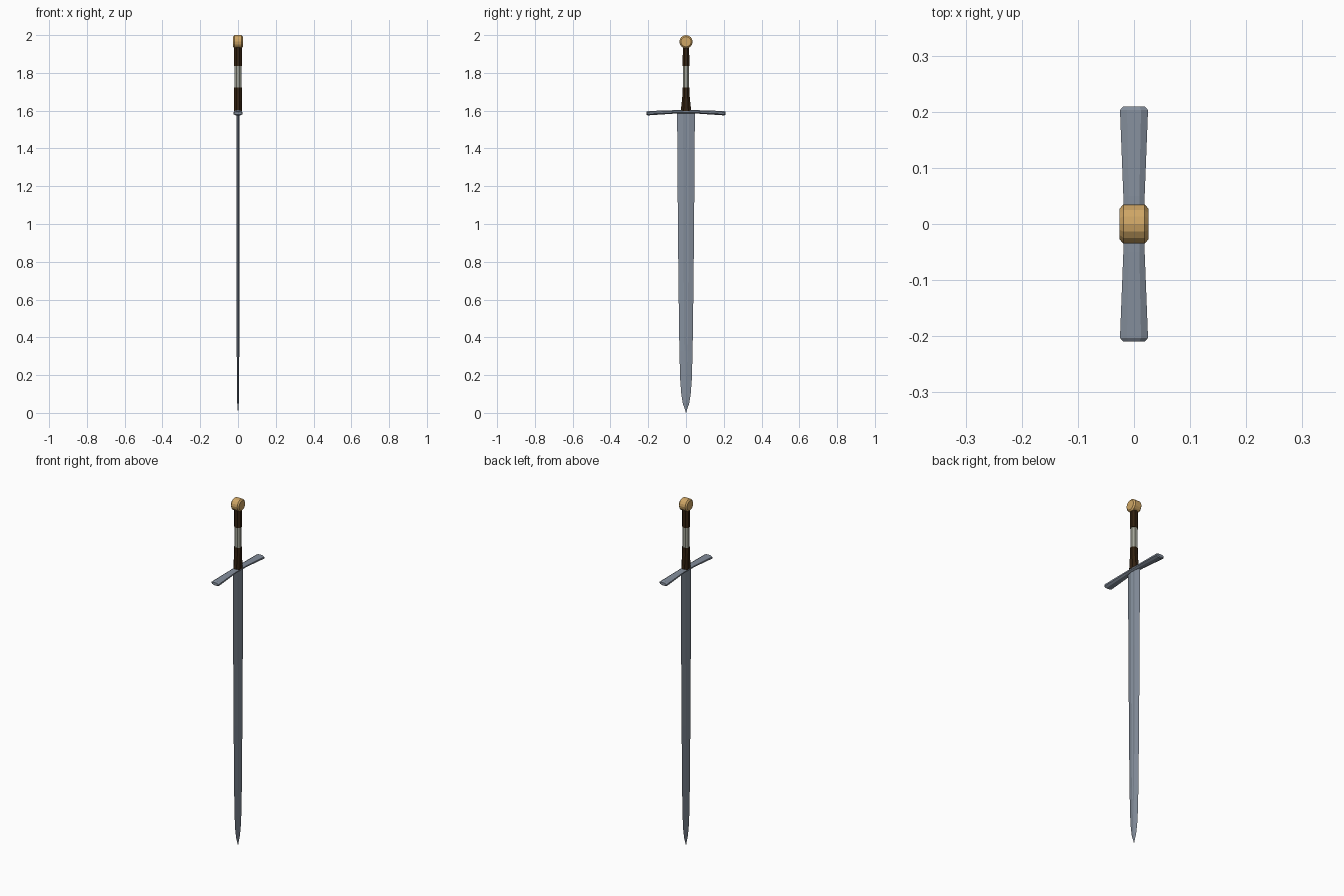
import bpy, bmesh, math

if "Cube" in bpy.data.objects:
    bpy.data.objects.remove(bpy.data.objects["Cube"])


def material(name, rgb):
    m = bpy.data.materials.new(name)
    m.diffuse_color = (*rgb, 1)
    m.use_nodes = True
    m.node_tree.nodes["Principled BSDF"].inputs["Base Color"].default_value = m.diffuse_color
    return m


steel = material("blue_grey_steel", (0.235, 0.275, 0.335))
leather = material("dark_brown_leather", (0.032, 0.015, 0.005))
wire = material("pale_silver_wire", (0.36, 0.37, 0.31))
gold = material("gold", (0.62, 0.38, 0.13))


def loft(name, rings, mats):
    """Skin closed rings of equal point count and cap both ends."""
    bm = bmesh.new()
    loops = [[bm.verts.new(p) for p in r] for r in rings]
    for a, b in zip(loops, loops[1:]):
        n = len(a)
        for i in range(n):
            bm.faces.new((a[i], a[(i + 1) % n], b[(i + 1) % n], b[i]))
    bm.faces.new(loops[0])
    bm.faces.new(loops[-1])
    bmesh.ops.remove_doubles(bm, verts=bm.verts, dist=1e-5)
    bmesh.ops.recalc_face_normals(bm, faces=bm.faces)
    me = bpy.data.meshes.new(name)
    bm.to_mesh(me)
    bm.free()
    ob = bpy.data.objects.new(name, me)
    bpy.context.collection.objects.link(ob)
    for m in mats:
        me.materials.append(m)
    return ob


# Blade: bevelled edges and a shallow central fuller that fades near the tip
def blade_ring(z, w, t, f, dip):
    s = [(0, w), (t, f), (t - dip, 0), (t, -f)]
    return [(x, y, z) for x, y in s] + [(-x, -y, z) for x, y in s]


stations = [(0.01, 0.003, 0.0012, 0.0008, 0), (0.05, 0.017, 0.004, 0.001, 0),
            (0.10, 0.025, 0.0052, 0.002, 0), (0.18, 0.031, 0.006, 0.003, 0),
            (0.33, 0.035, 0.0068, 0.009, 0.0015), (0.70, 0.040, 0.0075, 0.012, 0.0025),
            (1.15, 0.044, 0.008, 0.014, 0.0025), (1.59, 0.047, 0.0085, 0.015, 0.0025)]
tip = [(0, 0.0006 * math.cos(i * math.pi / 4), 0.0) for i in range(8)]
tip = [(0.0003 * math.sin(i * math.pi / 4), p[1], 0.0) for i, p in enumerate(tip)]
loft("blade", [tip] + [blade_ring(*s) for s in stations], [steel])


# Crossguard: chamfered bar, flared and drooping towards both ends
def guard_ring(y, hx, z0, z1):
    c = (z1 - z0) * 0.3
    k = hx * 0.5
    return [(hx, y, z0 + c), (hx, y, z1 - c), (k, y, z1), (-k, y, z1),
            (-hx, y, z1 - c), (-hx, y, z0 + c), (-k, y, z0), (k, y, z0)]


half = [(0.05, 0.019, 1.585, 1.603), (0.203, 0.025, 1.575, 1.598),
        (0.209, 0.020, 1.579, 1.594)]
guard = [guard_ring(-y, *r) for y, *r in reversed(half)]
guard += [guard_ring(y, *r) for y, *r in half]
loft("crossguard", guard, [steel])


# Grip: octagonal handle with a wire-wrapped middle, flared at the guard
def grip_ring(z, hx, hy):
    k = 0.45
    q = [(hx, k * hy), (k * hx, hy), (-k * hx, hy), (-hx, k * hy)]
    return [(x, y, z) for x, y in q] + [(-x, -y, z) for x, y in q]


grip = [(1.598, 0.020, 0.028), (1.65, 0.020, 0.022), (1.69, 0.020, 0.018),
        (1.722, 0.020, 0.018), (1.722, 0.0185, 0.0165), (1.837, 0.0185, 0.0165),
        (1.837, 0.020, 0.0175), (1.935, 0.020, 0.017)]
ob = loft("grip", [grip_ring(*g) for g in grip], [leather, wire])
for p in ob.data.polygons:
    p.material_index = int(1.73 < p.center.z < 1.83)

# Pommel: thick disc facing sideways with chamfered rims
disc = [(-0.026, 0.027), (-0.019, 0.035), (0.019, 0.035), (0.026, 0.027)]
loft("pommel", [[(x, r * math.cos(a * math.pi / 8), 1.965 + r * math.sin(a * math.pi / 8))
                 for a in range(16)] for x, r in disc], [gold])
